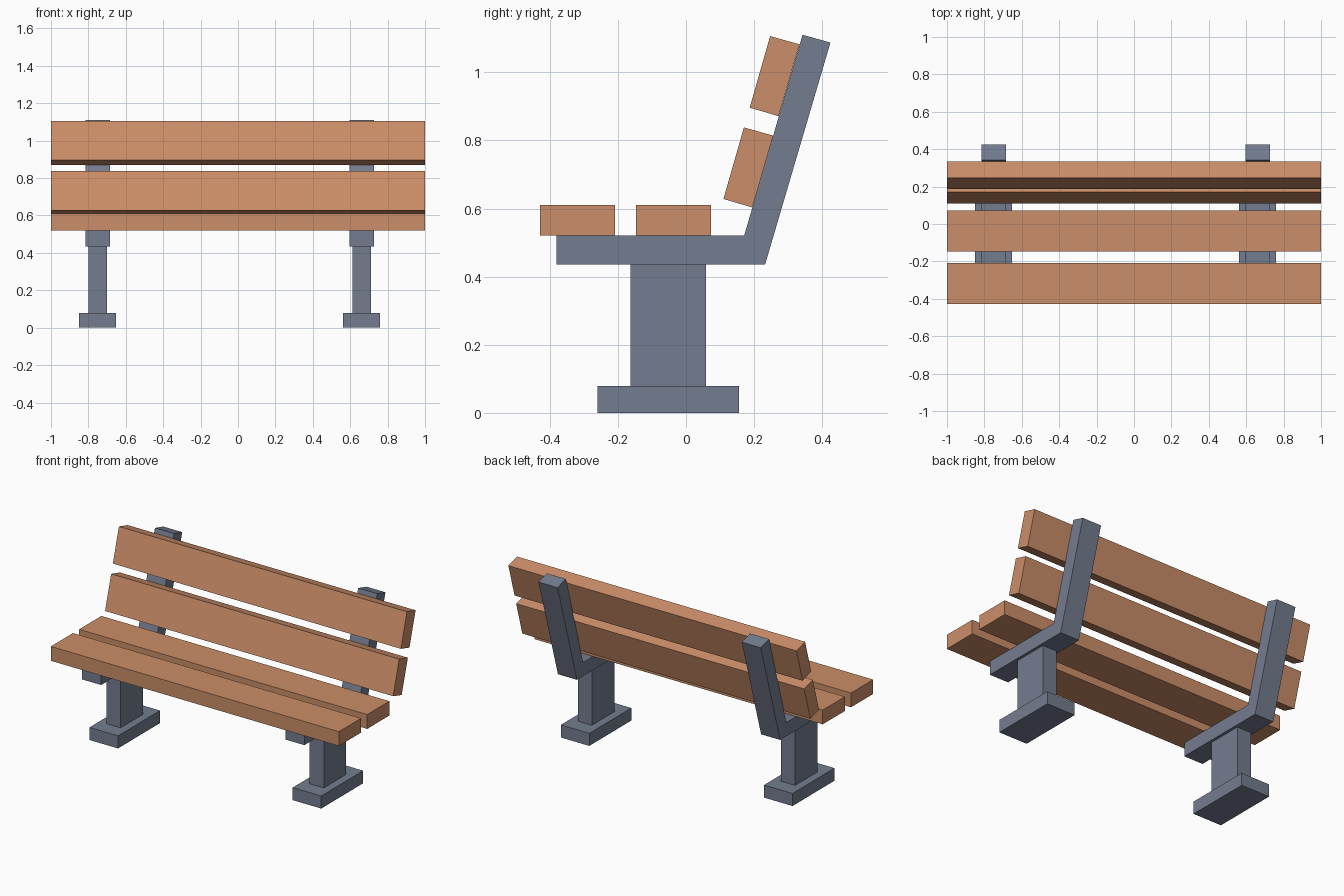
import bpy

if "Cube" in bpy.data.objects:
    bpy.data.objects.remove(bpy.data.objects["Cube"])


def material(name, rgb):
    m = bpy.data.materials.new(name)
    m.diffuse_color = (*rgb, 1)
    m.use_nodes = True
    m.node_tree.nodes["Principled BSDF"].inputs["Base Color"].default_value = m.diffuse_color
    return m


wood = material("warm wood", (0.60, 0.27, 0.14))
metal = material("slate grey metal", (0.175, 0.202, 0.275))


def extrude_profile(name, profile, x0, x1, mat):
    """Prism from a (y, z) side profile, stretched from x0 to x1."""
    n = len(profile)
    verts = [(x, y, z) for x in (x0, x1) for y, z in profile]
    faces = [tuple(reversed(range(n))), tuple(range(n, 2 * n))]
    faces += [(i, (i + 1) % n, n + (i + 1) % n, n + i) for i in range(n)]
    mesh = bpy.data.meshes.new(name)
    mesh.from_pydata(verts, [], faces)
    mesh.materials.append(mat)
    ob = bpy.data.objects.new(name, mesh)
    bpy.context.collection.objects.link(ob)


def rect(y0, y1, z0, z1):
    return [(y0, z0), (y1, z0), (y1, z1), (y0, z1)]


# Seat planks
for name, y in (("seat_plank_front", -0.428), ("seat_plank_rear", -0.147)):
    extrude_profile(name, rect(y, y + 0.22, 0.521, 0.611), -1, 1, wood)

# Leaning backrest planks, the upper one shifted along the lean
lean = [(0.110, 0.628), (0.195, 0.603), (0.256, 0.814), (0.170, 0.838)]
for name, dy, dz in (("back_plank_lower", 0, 0), ("back_plank_upper", 0.077, 0.268)):
    extrude_profile(name, [(y + dy, z + dz) for y, z in lean], -1, 1, wood)

# Two supports: foot, post and bent bracket
bracket = [(-0.38, 0.435), (0.232, 0.435), (0.424, 1.087),
           (0.342, 1.110), (0.171, 0.521), (-0.38, 0.521)]
for side, x in (("left", -0.75), ("right", 0.661)):
    extrude_profile(side + "_foot", rect(-0.26, 0.156, 0, 0.079), x - 0.099, x + 0.099, metal)
    extrude_profile(side + "_post", rect(-0.163, 0.059, 0.079, 0.435), x - 0.049, x + 0.049, metal)
    extrude_profile(side + "_bracket", bracket, x - 0.066, x + 0.066, metal)
